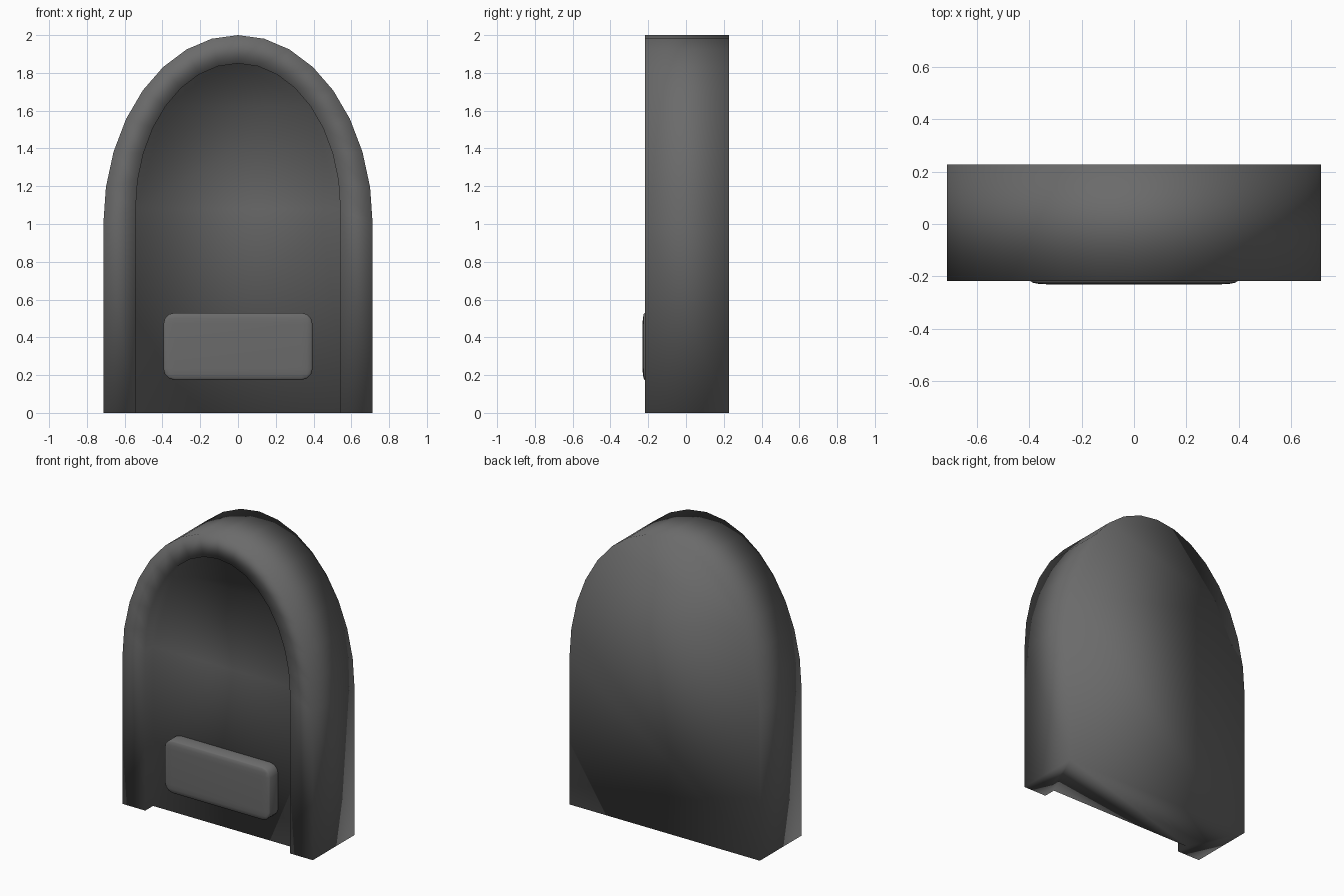
import bpy, bmesh, math

if "Cube" in bpy.data.objects:
    bpy.data.objects.remove(bpy.data.objects["Cube"])

# Dark stone for both parts
stone = bpy.data.materials.new("dark_stone")
stone.diffuse_color = (0.146, 0.146, 0.146, 1)
stone.use_nodes = True
stone.node_tree.nodes["Principled BSDF"].inputs["Base Color"].default_value = stone.diffuse_color


def arch(half_w, spring, top, y, n=16):
    """Open arch outline from lower right foot to lower left foot."""
    pts = [(half_w, y, 0)]
    for i in range(n + 1):
        a = math.pi * i / n
        pts.append((half_w * math.cos(a), y, spring + (top - spring) * math.sin(a)))
    return pts + [(-half_w, y, 0)]


def make_object(name, bm):
    bmesh.ops.recalc_face_normals(bm, faces=bm.faces)
    for f in bm.faces:
        f.smooth = True
    me = bpy.data.meshes.new(name)
    bm.to_mesh(me)
    bm.free()
    me.materials.append(stone)
    ob = bpy.data.objects.new(name, me)
    bpy.context.collection.objects.link(ob)
    return ob


# Arched slab: back outline, front outline, rim inner edge, recess floor
bm = bmesh.new()
outlines = [arch(0.713, 1.0, 2.0, 0.228), arch(0.713, 1.0, 2.0, -0.218),
            arch(0.542, 1.08, 1.85, -0.218), arch(0.542, 1.08, 1.85, -0.135)]
loops = [[bm.verts.new(p) for p in o] for o in outlines]
for a, b in zip(loops, loops[1:]):
    for i in range(len(a) - 1):
        bm.faces.new((a[i], a[i + 1], b[i + 1], b[i]))
bm.faces.new(loops[0])
bm.faces.new(loops[-1])
bm.faces.new([l[0] for l in loops] + [l[-1] for l in reversed(loops)])
make_object("headstone_slab", bm)

# Rounded plaque, bevelled at full depth then flattened in y
bm = bmesh.new()
bmesh.ops.create_cube(bm, size=1)
bmesh.ops.scale(bm, vec=(0.79, 1.0, 0.356), verts=bm.verts)
bmesh.ops.bevel(bm, geom=bm.edges[:], offset=0.06, segments=3, profile=0.5,
                affect='EDGES')
bmesh.ops.scale(bm, vec=(1, 0.2, 1), verts=bm.verts)
bmesh.ops.translate(bm, vec=(0, -0.13, 0.352), verts=bm.verts)
make_object("plaque", bm)
